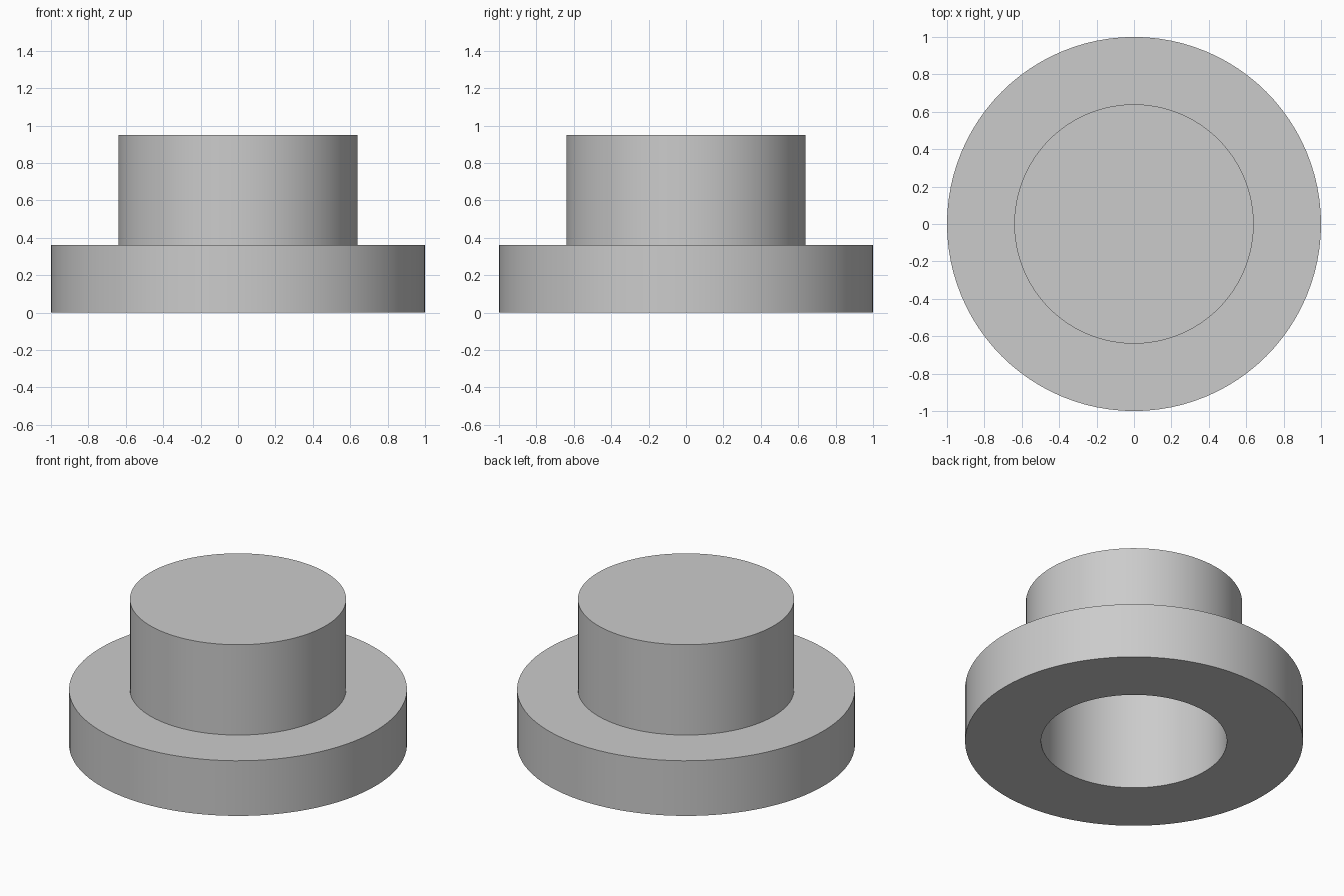
import bpy
import bmesh
from math import pi

SEGMENTS = 96

default = bpy.data.objects.get("Cube")
if default:
    bpy.data.objects.remove(default, do_unlink=True)

grey = bpy.data.materials.new("plain_grey")
grey.use_nodes = True
colour = (0.6, 0.6, 0.6, 1)
grey.diffuse_color = colour
grey.node_tree.nodes["Principled BSDF"].inputs["Base Color"].default_value = colour

# Half section (radius, height): flange, boss, closed top and blind bore
profile = [(0, 0.95), (0.64, 0.95), (0.64, 0.36), (1, 0.36),
           (1, 0), (0.55, 0), (0.55, 0.86), (0, 0.86)]

bm = bmesh.new()
verts = [bm.verts.new((r, 0, z)) for r, z in profile]
edges = [bm.edges.new(pair) for pair in zip(verts, verts[1:])]
bmesh.ops.spin(bm, geom=verts + edges, cent=(0, 0, 0), axis=(0, 0, 1),
               angle=2 * pi, steps=SEGMENTS)
bmesh.ops.remove_doubles(bm, verts=bm.verts, dist=0.0001)
bmesh.ops.recalc_face_normals(bm, faces=bm.faces)

mesh = bpy.data.meshes.new("flanged_cap")
bm.to_mesh(mesh)
bm.free()
mesh.materials.append(grey)
cap = bpy.data.objects.new("flanged_cap", mesh)
bpy.context.collection.objects.link(cap)

# Smooth round walls with crisp rims
bpy.context.view_layer.objects.active = cap
cap.select_set(True)
bpy.ops.object.shade_smooth_by_angle(angle=pi / 6)
